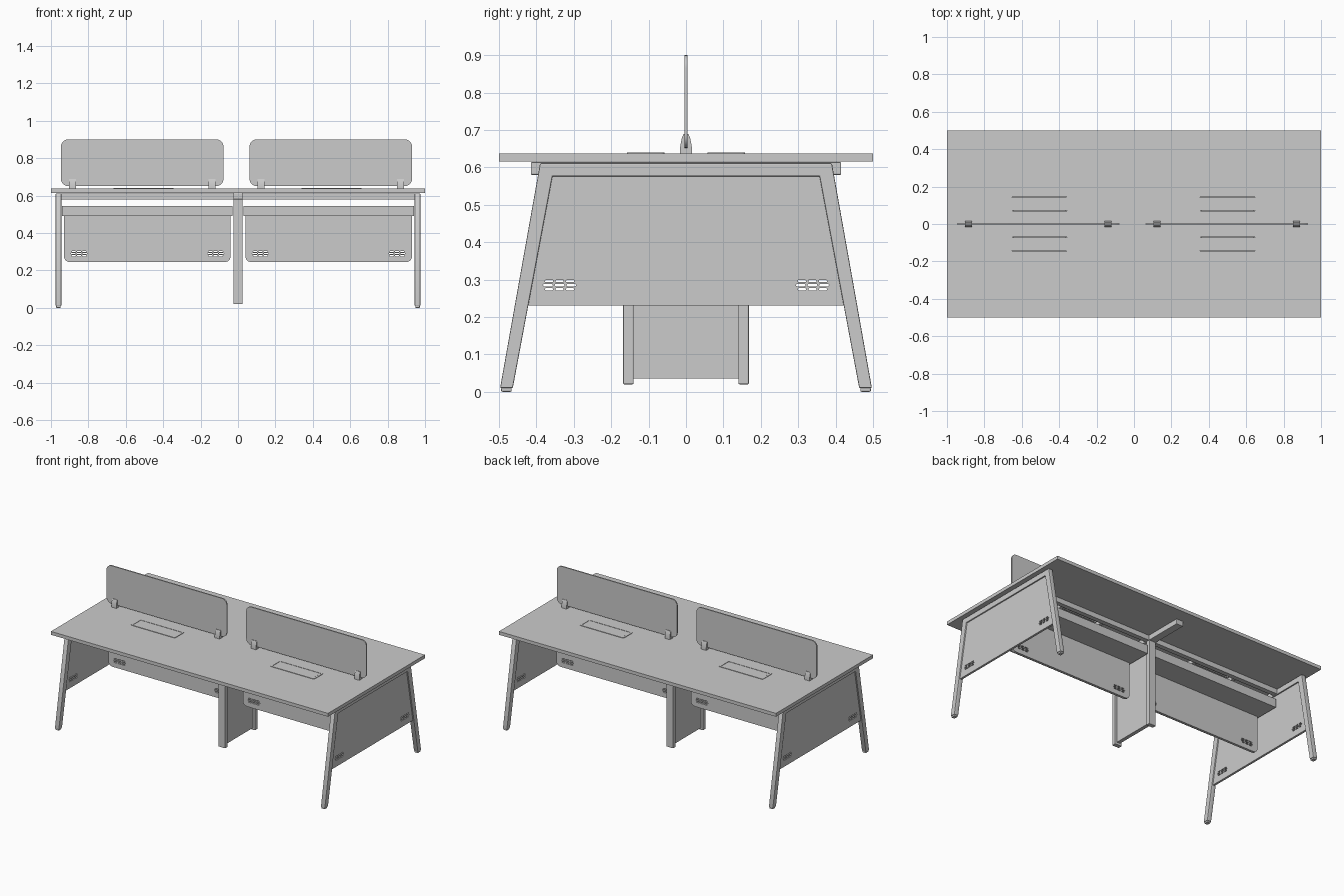
import bpy, bmesh, math
from mathutils import Matrix

if "Cube" in bpy.data.objects:
    bpy.data.objects.remove(bpy.data.objects["Cube"])

# Local (u, v, w) of a plate -> world axes, by the plane the outline is drawn in
PLANES = {
    'xy': Matrix(((1, 0, 0), (0, 1, 0), (0, 0, 1))),
    'xz': Matrix(((1, 0, 0), (0, 0, -1), (0, 1, 0))),
    'yz': Matrix(((0, 0, 1), (1, 0, 0), (0, 1, 0))),
}


def link(name, mesh, bevel=0):
    ob = bpy.data.objects.new(name, mesh)
    bpy.context.collection.objects.link(ob)
    bpy.ops.object.select_all(action='DESELECT')
    ob.select_set(True)
    bpy.context.view_layer.objects.active = ob
    if bevel:
        m = ob.modifiers.new("soft_edge", 'BEVEL')
        m.width, m.segments, m.limit_method = bevel, 2, 'ANGLE'
        m.angle_limit = math.radians(40)
    else:
        bpy.ops.object.shade_smooth_by_angle(angle=math.radians(30))
    return ob


def box(name, x0, x1, y0, y1, z0, z1, bevel=0):
    bm = bmesh.new()
    bmesh.ops.create_cube(bm, size=1)
    for v in bm.verts:
        v.co = ((x0 + x1) / 2 + v.co.x * (x1 - x0),
                (y0 + y1) / 2 + v.co.y * (y1 - y0),
                (z0 + z1) / 2 + v.co.z * (z1 - z0))
    me = bpy.data.meshes.new(name)
    bm.to_mesh(me)
    bm.free()
    return link(name, me, bevel)


def plate(name, plane, outline, w0, w1, holes=(), bevel=0):
    """Filled 2D outline with holes, extruded between w0 and w1 along the plane normal axis."""
    cu = bpy.data.curves.new(name + "_outline", 'CURVE')
    cu.dimensions, cu.fill_mode = '2D', 'BOTH'
    cu.extrude = abs(w1 - w0) / 2
    for loop in [outline, *holes]:
        sp = cu.splines.new('POLY')
        sp.points.add(len(loop) - 1)
        for p, (u, v) in zip(sp.points, loop):
            p.co = (u, v, 0, 1)
        sp.use_cyclic_u = True
    tmp = bpy.data.objects.new("tmp", cu)
    bpy.context.collection.objects.link(tmp)
    dg = bpy.context.evaluated_depsgraph_get()
    me = bpy.data.meshes.new_from_object(tmp.evaluated_get(dg))
    bpy.data.objects.remove(tmp)
    bm = bmesh.new()
    bm.from_mesh(me)
    bmesh.ops.remove_doubles(bm, verts=bm.verts, dist=1e-5)
    axes = PLANES[plane]
    offset = (w0 + w1) / 2 * (-1 if plane == 'xz' else 1)
    for v in bm.verts:
        v.co.z += offset
        v.co = axes @ v.co
    bmesh.ops.recalc_face_normals(bm, faces=bm.faces)
    bm.to_mesh(me)
    bm.free()
    me.name = name
    return link(name, me, bevel)


def rrect(u0, v0, u1, v1, r_low, r_high=None, n=6):
    """Rectangle with rounded lower and upper corners."""
    r_high = r_low if r_high is None else r_high
    pts = []
    for cu, cv, su, sv, r, a in ((u0, v0, 1, 1, r_low, 180), (u1, v0, -1, 1, r_low, 270),
                                 (u1, v1, -1, -1, r_high, 0), (u0, v1, 1, -1, r_high, 90)):
        steps = n if r else 0
        for i in range(steps + 1):
            t = math.radians(a + (90 * i / n))
            pts.append((cu + su * r + r * math.cos(t), cv + sv * r + r * math.sin(t)))
    return pts


def vents(cu, cv):
    """Three rows of three small slots."""
    out = []
    for row, pitch, length in ((-1, .028, .022), (0, .031, .026), (1, .028, .022)):
        for k in (-1, 0, 1):
            u, v = cu + k * pitch, cv + row * .011
            out.append(rrect(u - length / 2, v - .003, u + length / 2, v + .003, .0029, n=3))
    return out


# Worktop with openings for the cable flaps
BAYS = (-.505, .5)
flaps = [(cx, s) for cx in BAYS for s in (-1, 1)]


def flap_rect(cx, s, inset, r):
    return rrect(cx - .16 + inset, s * .108 - .05 + inset, cx + .16 - inset, s * .108 + .05 - inset, r)


plate("worktop", 'xy', rrect(-1, -.5, 1, .5, 0), .615, .637,
      [flap_rect(cx, s, .004, .008) for cx, s in flaps])

# Cable flaps: raised rim and hinged lid
for cx, s in flaps:
    plate("cable_flap_rim", 'xy', flap_rect(cx, s, 0, .01), .622, .640, [flap_rect(cx, s, .012, .005)])
    plate("cable_flap_lid", 'xy', flap_rect(cx, s, .0135, .004), .626, .639)

# End frames: sloping legs with a top bar, infill panel and glides
half = [(.497, .01), (.39, .611), (.357, .576), (.463, .01)]
frame = [(-half[0][0], half[0][1]), (-half[1][0], half[1][1]), half[1], half[0],
         half[3], half[2], (-half[2][0], half[2][1]), (-half[3][0], half[3][1])]
infill = [(-.424, .23), (.424, .23), (.359, .578), (-.359, .578)]
for s in (-1, 1):
    plate("end_leg_frame", 'yz', frame, s * .945, s * .975, bevel=.003)
    plate("end_panel", 'yz', infill, s * .953, s * .967, vents(-.338, .285) + vents(.338, .285))
    for t in (-1, 1):
        box("leg_glide", s * .96 - .012, s * .96 + .012, t * .48 - .014, t * .48 + .014, 0, .012, .003)

# Centre support: two posts, infill panel and cross arm
for t in (-1, 1):
    box("centre_post", -.025, .025, t * .154 - .014, t * .154 + .014, .02, .59, .003)
box("centre_panel", -.012, .012, -.142, .142, .035, .585)
box("centre_cross_arm", -.025, .025, -.415, .415, .58, .614, .003)

# Long rails and short ties below the worktop
for t in (-1, 1):
    box("long_rail", -.946, .946, t * .15 - .015, t * .15 + .015, .58, .612)
for cx in BAYS:
    for d in (-.15, .15):
        box("rail_tie", cx + d - .01, cx + d + .01, -.136, .136, .585, .612)

# Per-bay parts: cable tray, hanging panel, desk screen and clips
tray = [(-.16, .546), (-.16, .49), (.16, .49), (.16, .546),
        (.154, .546), (.154, .496), (-.154, .496), (-.154, .546)]
clip = [(-.016, .637), (.016, .637), (.0155, .655), (.012, .675), (.007, .689),
        (-.007, .689), (-.012, .675), (-.0155, .655)]
for s, cx in ((-1, -.512), (1, .496)):
    plate("cable_tray", 'yz', tray, s * .03, s * .942)
    lo, hi = sorted((s * .04, s * .93))
    plate("modesty_panel", 'xz', rrect(lo, .245, hi, .491, .03, 0), -.008, .008,
          vents(lo + .08, .29) + vents(hi - .08, .29))
    plate("desk_screen", 'xz', rrect(cx - .434, .652, cx + .434, .9, .035), -.004, .004)
    for d in (-.373, .373):
        plate("screen_clip", 'yz', clip, cx + d - .018, cx + d + .018)
